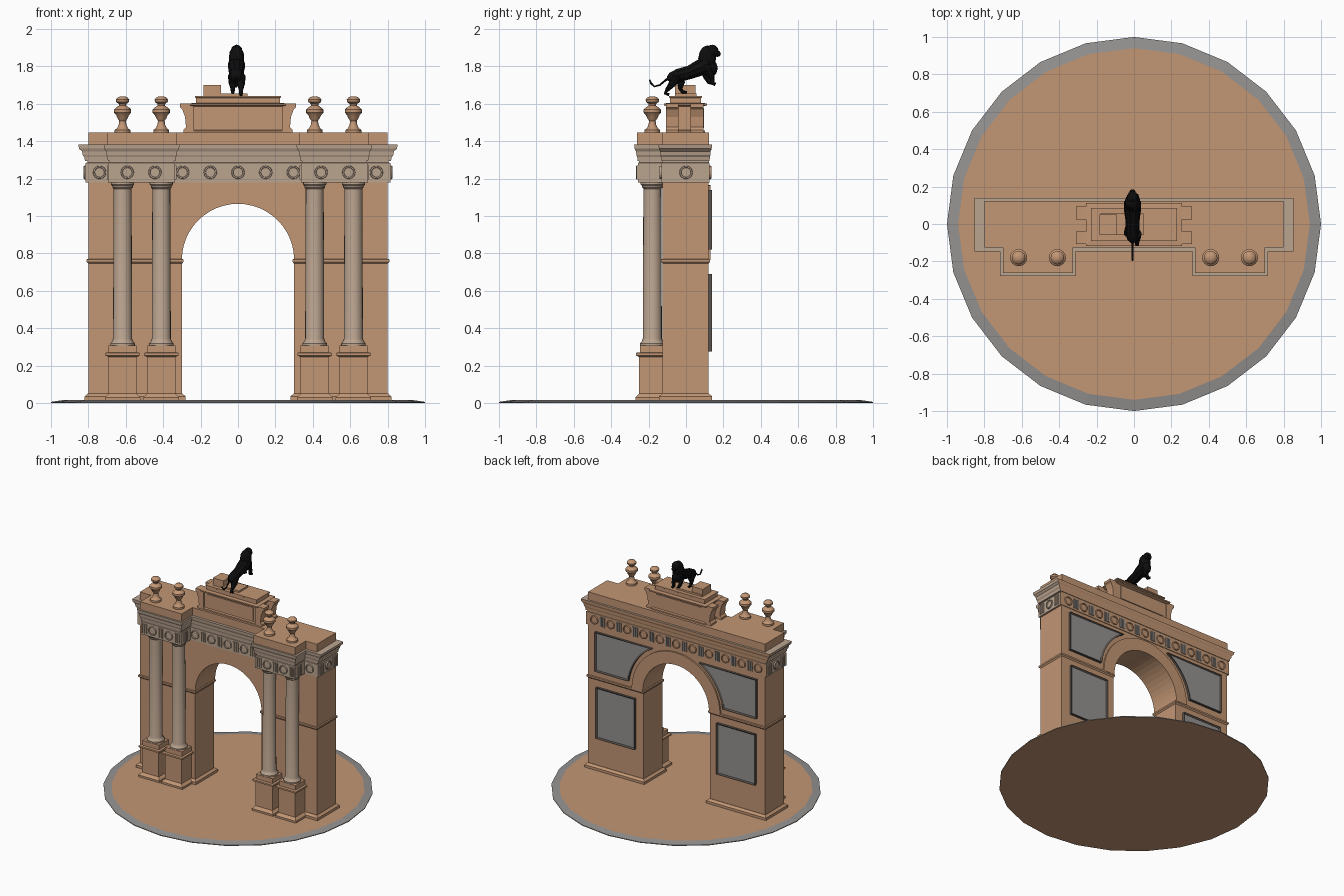
import bpy, bmesh, math
from mathutils import Vector, Matrix

if "Cube" in bpy.data.objects:
    bpy.data.objects.remove(bpy.data.objects["Cube"])


def material(name, rgb):
    m = bpy.data.materials.new(name)
    m.diffuse_color = (*rgb, 1)
    m.use_nodes = True
    m.node_tree.nodes["Principled BSDF"].inputs["Base Color"].default_value = m.diffuse_color
    return m


TAN = material("tan sandstone", (0.54, 0.305, 0.175))
BEIGE = material("pale beige stone", (0.50, 0.375, 0.28))
GREY = material("grey stone", (0.30, 0.29, 0.28))
DARK = material("dark brown grey", (0.10, 0.085, 0.075))
BLACK = material("black bronze", (0.004, 0.004, 0.004))


def finish(bm, name, mats, mirror=False, smooth=False):
    bmesh.ops.recalc_face_normals(bm, faces=bm.faces[:])
    me = bpy.data.meshes.new(name)
    bm.to_mesh(me)
    bm.free()
    for m in (mats if isinstance(mats, (list, tuple)) else [mats]):
        me.materials.append(m)
    if smooth:
        me.shade_smooth()
        me.set_sharp_from_angle(angle=math.radians(35))
    ob = bpy.data.objects.new(name, me)
    bpy.context.collection.objects.link(ob)
    if mirror:
        ob.modifiers.new("mirror", 'MIRROR').use_mirror_merge = False
    return ob


def loft(bm, rings):
    rows = [[bm.verts.new(p) for p in r] for r in rings]
    n = len(rows[0])
    for a, b in zip(rows, rows[1:]):
        for i in range(n):
            bm.faces.new((a[i], a[(i + 1) % n], b[(i + 1) % n], b[i]))
    return [bm.faces.new(rows[0]), bm.faces.new(rows[-1])]


def rect(x0, x1, y0, y1, z, d=0):
    return [(x0 - d, y0 - d, z), (x1 + d, y0 - d, z), (x1 + d, y1 + d, z), (x0 - d, y1 + d, z)]


def block(name, x0, x1, y0, y1, steps, mat, mirror=False):
    """Stepped rectangular block; steps are (offset, z)."""
    bm = bmesh.new()
    loft(bm, [rect(x0, x1, y0, y1, z, d) for d, z in steps])
    return finish(bm, name, mat, mirror)


def prism(name, pts, y0, y1, mat, mirror=False, frame=0):
    """Extrude an x/z outline along y, optionally with a framed, sunk back face."""
    bm = bmesh.new()
    caps = loft(bm, [[(x, y, z) for x, z in pts] for y in (y0, y1)])
    if frame:
        bmesh.ops.recalc_face_normals(bm, faces=bm.faces[:])
        bmesh.ops.inset_region(bm, faces=[caps[1]], thickness=frame, depth=-0.009)
        caps[1].material_index = 1
    return finish(bm, name, mat, mirror)


def lathe(name, prof, loc, seg, mat, mirror=False, smooth=True):
    bm = bmesh.new()
    loft(bm, [[(loc[0] + r * math.cos(t), loc[1] + r * math.sin(t), loc[2] + z)
               for t in (2 * math.pi * i / seg for i in range(seg))] for r, z in prof])
    return finish(bm, name, mat, mirror, smooth)


def arc(r, a0, a1, n, zc=0.765):
    return [(r * math.cos(a0 + (a1 - a0) * i / n), zc + r * math.sin(a0 + (a1 - a0) * i / n))
            for i in range(n + 1)]


# round base slab with a grey bevelled rim
slab = lathe("base_slab", [(1.0, 0), (1.0, 0.006), (0.94, 0.015)], (0, 0, 0), 24, [TAN, GREY], smooth=False)
for p in slab.data.polygons:
    p.material_index = 0 if abs(p.normal.z) > 0.999 else 1

# wall with arched opening, impost bands and foot mouldings
prism("arch_wall", [(0.8, 0.01), (0.8, 1.18), (-0.8, 1.18), (-0.8, 0.01), (-0.3, 0.01)]
      + arc(0.3, math.pi, 0, 24) + [(0.3, 0.01)], -0.125, 0.12, TAN)
block("impost_band", 0.3, 0.8, -0.125, 0.12, [(0, 0.745), (0.009, 0.755), (0.009, 0.768), (0, 0.77)], TAN, True)
block("wall_foot", 0.3, 0.8, -0.125, 0.12, [(0.02, 0.01), (0.02, 0.035), (0.003, 0.05)], TAN, True)
prism("arch_ring", arc(0.3, 0, math.pi, 24) + arc(0.4, math.pi, 0, 24), 0.115, 0.132, TAN)

# framed grey panels on the back
prism("lower_panel", [(0.37, 0.275), (0.72, 0.275), (0.72, 0.69), (0.37, 0.69)], 0.115, 0.139, [DARK, GREY], True, 0.014)
R = 0.43
prism("spandrel_panel", [(0.73, 0.82), (0.73, 1.14)]
      + arc(R, math.asin(0.375 / R), math.asin(0.055 / R), 10), 0.115, 0.139, [DARK, GREY], True, 0.014)

# columns, pedestals and urns
COLUMN = [(0.066, 0.305), (0.066, 0.318), (0.055, 0.332), (0.051, 0.345), (0.048, 1.145),
          (0.055, 1.152), (0.055, 1.16), (0.062, 1.168), (0.062, 1.185)]
URN = [(0.042, 0), (0.042, 0.016), (0.03, 0.024), (0.02, 0.045), (0.018, 0.065), (0.028, 0.08),
       (0.034, 0.095), (0.046, 0.108), (0.046, 0.125), (0.032, 0.138), (0.019, 0.146), (0.02, 0.155),
       (0.034, 0.165), (0.036, 0.178), (0.026, 0.19), (0.01, 0.196)]
for side, cx in (("inner", 0.41), ("outer", 0.617)):
    block(side + "_pedestal", cx - 0.075, cx + 0.075, -0.25, -0.12,
          [(0.02, 0.01), (0.02, 0.03), (0, 0.05), (0, 0.245), (0.018, 0.255), (0.018, 0.268), (0.004, 0.27)],
          TAN, True)
    block(side + "_column_plinth", cx - 0.075, cx + 0.075, -0.247, -0.12, [(0, 0.265), (0, 0.308)], TAN, True)
    lathe(side + "_column", COLUMN, (cx, -0.18, 0), 20, BEIGE, True)
    lathe(side + "_urn", URN, (cx, -0.18, 1.444), 16, TAN, True)


# entablature: one stepped outline with two forward breaks over the columns
def outline(d, z):
    x, f, b = 0.8 + d, -0.125 - 0.4 * d, 0.12 + 0.35 * d
    p0, p1, pf = 0.345 - 0.6 * d, 0.685 + 0.6 * d, -0.25 - 0.5 * d
    half = [(p0, f), (p0, pf), (p1, pf), (p1, f), (x, f), (x, b)]
    return [(px, py, z) for px, py in half] + [(-px, py, z) for px, py in reversed(half)]


def entablature(name, steps):
    bm = bmesh.new()
    loft(bm, [outline(d, z) for d, z in steps])
    ob = finish(bm, name, [BEIGE, TAN])
    for p in ob.data.polygons:
        p.material_index = 1 if p.normal.y > 0.3 else 0


entablature("frieze", [(0.015, 1.18), (0.015, 1.284), (0.005, 1.285), (0.005, 1.296)])
entablature("cornice", [(0.018, 1.295), (0.022, 1.315), (0.03, 1.325), (0.034, 1.345), (0.05, 1.36), (0.054, 1.381)])
block("attic", -0.8, 0.8, -0.125, 0.122, [(0, 1.38), (0, 1.445)], TAN)
block("attic_break", 0.325, 0.7, -0.263, -0.1, [(0, 1.38), (0, 1.445)], TAN, True)


# frieze ornaments: ringed medallions and three-bar blocks, facing a given direction
def turn(ob, pos, angle):
    ob.data.transform(Matrix.Translation(pos) @ Matrix.Rotation(angle, 4, 'Z') @ Matrix.Rotation(math.pi / 2, 4, 'X'))


def medallion(pos, angle, mat):
    ob = lathe("medallion", [(0.036, -0.003), (0.034, 0.01), (0.027, 0.01), (0.025, 0.003)],
               (0, 0, 0), 16, mat, smooth=False)
    turn(ob, pos, angle)


def bars(pos, angle, mat):
    bm = bmesh.new()
    for k in (-1, 0, 1):
        loft(bm, [rect(k * 0.017 - 0.005, k * 0.017 + 0.005, -0.038, 0.038, z) for z in (-0.003, 0.007)])
    turn(finish(bm, "frieze_bars", mat), pos, angle)


ZF, STEP = 1.233, 0.148
for k in range(-10, 11):
    x = k * STEP / 2
    on_break = 0.345 < abs(x) < 0.69
    make = bars if k % 2 else medallion
    make((x, -0.2575 if on_break else -0.131, ZF), 0, BEIGE)
    make((x, 0.125, ZF), math.pi, GREY if k % 2 else TAN)
for s in (-1, 1):
    medallion((s * 0.815, 0, ZF), s * math.pi / 2, BEIGE)
    for y in (-0.085, 0.085):
        bars((s * 0.815, y, ZF), s * math.pi / 2, BEIGE)
    bars((s * 0.694, -0.195, ZF), s * math.pi / 2, BEIGE)
    bars((s * 0.336, -0.195, ZF), -s * math.pi / 2, BEIGE)

# central statue base with panel, cap, scroll supports and top blocks
block("statue_base", -0.235, 0.235, -0.095, 0.09,
      [(0.012, 1.44), (0.012, 1.455), (0, 1.46), (0, 1.585), (0.022, 1.592), (0.022, 1.602), (-0.01, 1.604),
       (-0.01, 1.63), (-0.005, 1.633), (-0.005, 1.641)], TAN)
block("statue_base_panel", -0.205, 0.205, -0.1, 0.095, [(0, 1.47), (0, 1.575)], TAN)
block("top_slab", -0.18, 0.05, -0.06, 0.055, [(0, 1.64), (0, 1.655)], TAN)
block("top_block", -0.185, -0.09, -0.06, 0.05, [(0, 1.64), (0, 1.7)], TAN)
SCROLL = [(0.235, 1.44), (0.29, 1.44), (0.292, 1.46), (0.278, 1.475), (0.283, 1.53), (0.298, 1.57),
          (0.31, 1.58), (0.31, 1.6), (0.235, 1.6)]
for name, y0, y1 in (("front_scroll", -0.108, -0.04), ("back_scroll", 0.025, 0.093)):
    prism(name, SCROLL, y0, y1, TAN, True)


# black lion, striding toward the back
def limb(name, pts, x=-0.008):
    """Tapered tube along points (x offset, y, z, radius)."""
    bm = bmesh.new()
    ps = [Vector((x + p[0], p[1], p[2])) for p in pts]
    rings = []
    for i, p in enumerate(ps):
        t = (ps[min(i + 1, len(ps) - 1)] - ps[max(i - 1, 0)]).normalized()
        u = Vector((1, 0, 0))
        v = t.cross(u).normalized()
        rings.append([p + pts[i][3] * (u * math.cos(a) + v * math.sin(a))
                      for a in (math.pi * j / 5 for j in range(10))])
    loft(bm, rings)
    finish(bm, name, BLACK, smooth=True)


def blob(name, loc, size):
    bm = bmesh.new()
    bmesh.ops.create_icosphere(bm, subdivisions=2, radius=1,
                               matrix=Matrix.Translation(loc) @ Matrix.Diagonal((*size, 1)))
    finish(bm, name, BLACK)


limb("lion_body", [(0, -0.1, 1.735, 0.012), (0, -0.08, 1.738, 0.03), (0, -0.04, 1.752, 0.037), (0, 0.02, 1.768, 0.038),
                   (0, 0.07, 1.79, 0.045), (0, 0.12, 1.815, 0.045), (0, 0.15, 1.82, 0.02)])
blob("lion_mane", (-0.008, 0.113, 1.842), (0.043, 0.048, 0.07))
blob("lion_chest", (-0.008, 0.13, 1.79), (0.036, 0.04, 0.05))
blob("lion_head", (-0.008, 0.14, 1.88), (0.032, 0.036, 0.036))
blob("lion_muzzle", (-0.008, 0.168, 1.867), (0.018, 0.018, 0.017))
limb("lion_front_leg_a", [(0.022, 0.12, 1.79, 0.02), (0.022, 0.14, 1.74, 0.015), (0.022, 0.14, 1.71, 0.013),
                          (0.022, 0.158, 1.703, 0.01)])
limb("lion_front_leg_b", [(-0.022, 0.09, 1.79, 0.022), (-0.022, 0.11, 1.74, 0.016), (-0.022, 0.125, 1.715, 0.013),
                          (-0.022, 0.145, 1.71, 0.01)])
limb("lion_hind_leg_a", [(0.022, -0.05, 1.75, 0.026), (0.024, -0.07, 1.71, 0.022), (0.024, -0.1, 1.675, 0.012),
                         (0.024, -0.11, 1.655, 0.01), (0.024, -0.09, 1.648, 0.009)])
limb("lion_hind_leg_b", [(-0.02, -0.05, 1.75, 0.026), (-0.02, -0.025, 1.71, 0.022), (-0.02, -0.03, 1.68, 0.012),
                         (-0.02, -0.018, 1.662, 0.01), (-0.02, 0.005, 1.66, 0.009)])
limb("lion_tail", [(0, -0.08, 1.745, 0.009), (0, -0.11, 1.725, 0.006), (0, -0.14, 1.7, 0.005), (0, -0.17, 1.692, 0.005),
                   (0, -0.187, 1.71, 0.006), (0, -0.195, 1.728, 0.004)])
